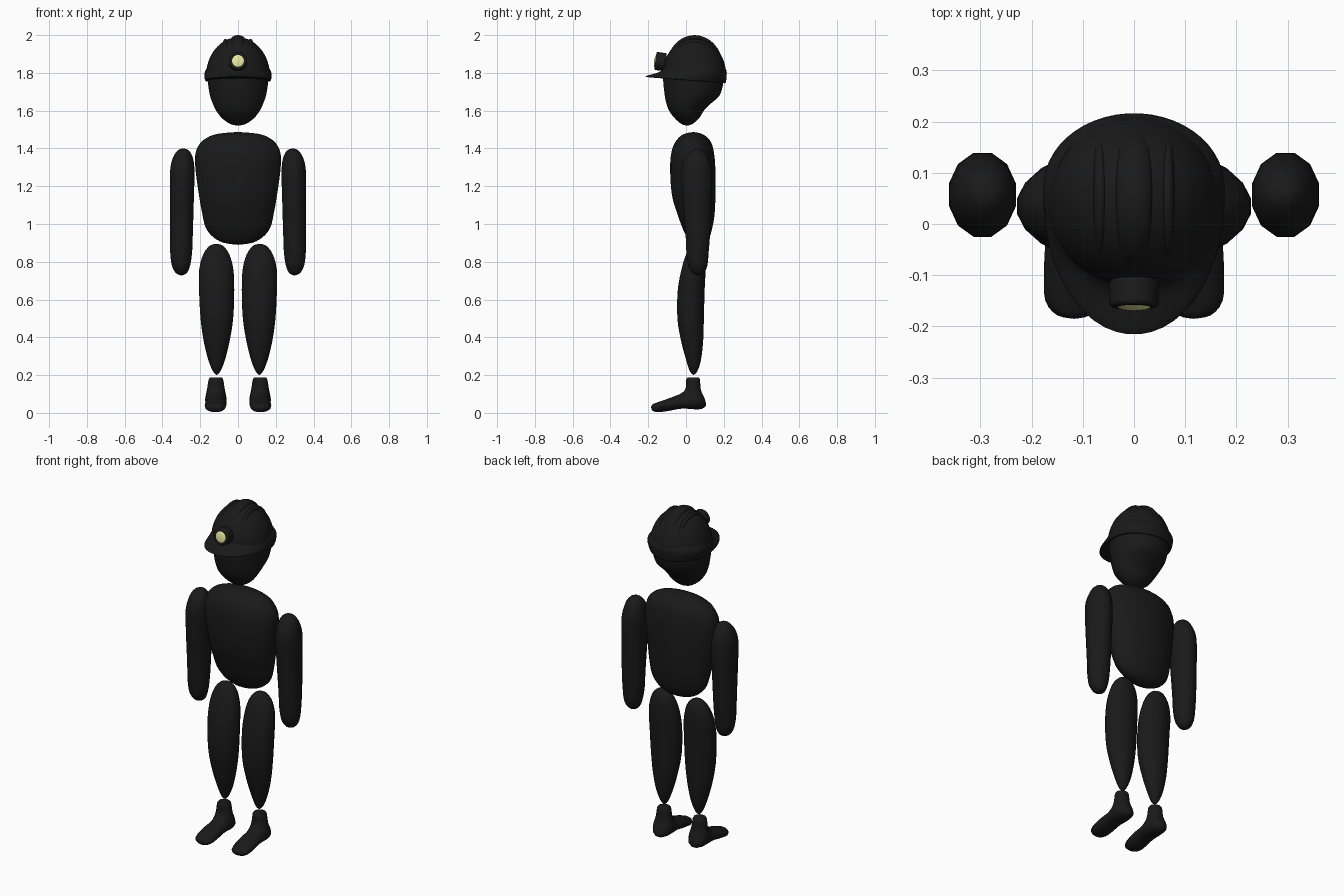
import bpy, bmesh
from math import sin, cos, pi, radians

if "Cube" in bpy.data.objects:
    bpy.data.objects.remove(bpy.data.objects["Cube"])


def material(name, color):
    m = bpy.data.materials.new(name)
    m.diffuse_color = color
    m.use_nodes = True
    m.node_tree.nodes["Principled BSDF"].inputs["Base Color"].default_value = m.diffuse_color
    return m


BLACK = material("matte_black", (0.01, 0.01, 0.01, 1))
YELLOW = material("lamp_yellow", (0.8, 0.8, 0.35, 1))


def smooth_rows(rows, steps):
    """Catmull-Rom interpolation between section rows."""
    out = []
    for i in range(len(rows) - 1):
        a, b, c, d = (rows[max(0, min(len(rows) - 1, i + k))] for k in (-1, 0, 1, 2))
        for s in range(steps):
            t = s / steps
            out.append([0.5 * (2*q + (r-p)*t + (2*p - 5*q + 4*r - w)*t*t + (3*q - p - 3*r + w)*t**3)
                        for p, q, r, w in zip(a, b, c, d)])
    out.append(list(rows[-1]))
    return out


def loft(name, rows, sides, side=1, steps=3, mid=0.5):
    """Row = front y, front z, back y, back z, centre x, half width."""
    bm = bmesh.new()
    rings = []
    for yf, zf, yb, zb, cx, rx in smooth_rows(rows, steps):
        ring = []
        for k in range(sides):
            a = 2 * pi * (k + 0.5) / sides
            c = cos(a)
            f = mid - c * mid if c > 0 else mid - c * (1 - mid)
            ring.append(bm.verts.new((side * (cx + rx * sin(a)), yf + (yb - yf) * f, zf + (zb - zf) * f)))
        rings.append(ring)
    for r0, r1 in zip(rings, rings[1:]):
        for k in range(sides):
            j = (k + 1) % sides
            bm.faces.new((r0[k], r0[j], r1[j], r1[k]))
    bm.faces.new(rings[0])
    bm.faces.new(rings[-1])
    bmesh.ops.remove_doubles(bm, verts=bm.verts, dist=0.0003)
    bmesh.ops.recalc_face_normals(bm, faces=bm.faces)
    me = bpy.data.meshes.new(name)
    bm.to_mesh(me)
    bm.free()
    ob = bpy.data.objects.new(name, me)
    bpy.context.collection.objects.link(ob)
    finish(ob, BLACK)
    return ob


def finish(ob, mat):
    ob.data.materials.append(mat)
    bpy.ops.object.select_all(action='DESELECT')
    ob.select_set(True)
    bpy.context.view_layer.objects.active = ob
    bpy.ops.object.shade_smooth_by_angle(angle=radians(45))


def level(rows):
    """Horizontal sections: z, front y, back y, centre x, half width."""
    return [(yf, z, yb, z, cx, rx) for z, yf, yb, cx, rx in rows]


# Head
loft("head", level([
    (1.52, .005, .005, 0, 0), (1.53, -.025, .035, 0, .042), (1.56, -.06, .07, 0, .085),
    (1.60, -.09, .095, 0, .116), (1.64, -.105, .135, 0, .135), (1.68, -.113, .178, 0, .149),
    (1.74, -.12, .197, 0, .159), (1.80, -.12, .2, 0, .16), (1.86, -.09, .17, 0, .13),
    (1.90, .04, .04, 0, 0)]), 32)

# Torso
loft("torso", level([
    (1.487, .04, .04, 0, 0), (1.48, 0, .075, 0, .09), (1.465, -.03, .105, 0, .15),
    (1.43, -.06, .135, 0, .2), (1.37, -.08, .15, 0, .228), (1.28, -.085, .157, 0, .226),
    (1.15, -.075, .157, 0, .208), (1.05, -.045, .152, 0, .19), (.98, -.02, .14, 0, .172),
    (.93, .005, .125, 0, .132), (.90, .03, .1, 0, .075), (.89, .065, .065, 0, 0)]), 24)

ARM = level([
    (1.40, .055, .055, .29, 0), (1.39, .03, .09, .29, .03), (1.35, -.005, .12, .292, .055),
    (1.28, -.027, .14, .295, .067), (1.15, -.022, .14, .297, .066), (.95, -.005, .13, .3, .063),
    (.85, 0, .122, .301, .06), (.78, .01, .115, .302, .05), (.74, .035, .095, .3, .03),
    (.727, .065, .065, .3, 0)])

LEG = level([
    (.895, .05, .05, .115, 0), (.885, .03, .08, .115, .035), (.84, 0, .1, .115, .07),
    (.76, -.025, .105, .115, .092), (.65, -.045, .1, .113, .095), (.5, -.047, .096, .112, .088),
    (.38, -.027, .092, .113, .07), (.28, 0, .08, .113, .045), (.22, .02, .06, .113, .02),
    (.2, .04, .04, .113, 0)])

FOOT = [
    (.008, .187, .068, .187, .117, .032), (0, .175, .075, .175, .117, .039),
    (-.001, .14, .08, .12, .117, .046), (-.01, .118, .1, .075, .117, .053),
    (-.03, .103, .106, .035, .117, .057), (-.05, .094, .07, .018, .117, .055),
    (-.08, .082, -.02, .022, .118, .056), (-.11, .071, -.09, .01, .119, .057),
    (-.15, .057, -.15, .003, .12, .053), (-.178, .045, -.178, .012, .118, .032),
    (-.185, .03, -.185, .03, .116, 0)]

# Limbs, mirrored left and right
for tag, s in (("left", 1), ("right", -1)):
    loft(tag + "_arm", ARM, 12, s)
    loft(tag + "_leg", LEG, 16, s)
    loft(tag + "_foot", FOOT, 14, s)

# Helmet dome with its lower band
CY, CZ, RY, RX, RZ = .044, 1.78, .17, .17, .208
dome = [(CY - RY * cos(t), CZ + RZ * sin(t), CY + RY * cos(t), CZ + RZ * sin(t), 0, RX * cos(t))
        for t in [i * pi / 20 for i in range(11)]]
loft("helmet_dome", dome, 48, steps=2)

# Rim running round the helmet and out into the front brim
loft("helmet_brim", [
    (-.11, 1.77, .2, 1.75, 0, .16), (-.2, 1.777, .207, 1.745, 0, .171),
    (-.212, 1.783, .212, 1.752, 0, .176), (-.16, 1.798, .215, 1.78, 0, .177),
    (-.132, 1.812, .215, 1.81, 0, .174), (-.11, 1.84, .2, 1.84, 0, .155)], 48, mid=.6)

# Raised ribs over the crown: a wide one flanked by two slim ones
for name, x, w, h, z in (("crown_rib", 0, .036, 1.058, 1),
                         ("left_side_rib", .066, .013, .965, .9), ("right_side_rib", -.066, .013, .965, .9)):
    rows = []
    for i in range(13):
        t = radians(38 + 112 * i / 12)
        e = sin(pi * (0.08 + 0.84 * i / 12)) ** 0.35
        o = z * .86 + (h - z * .86) * e
        p, q = (CY - RY * o * cos(t), CZ + RZ * o * sin(t)), (CY - RY * z * .86 * cos(t), CZ + RZ * z * .86 * sin(t))
        rows.append((*p, *q, x, w * e))
    loft(name, rows, 16, steps=2)

# Headlamp housing and lens, tipped slightly upward
TILT = (radians(82), 0, 0)
bpy.ops.mesh.primitive_cylinder_add(vertices=32, radius=.048, depth=.055, location=(0, -.135, 1.86), rotation=TILT)
housing = bpy.context.object
housing.name = "lamp_housing"
bev = housing.modifiers.new("soft_edge", 'BEVEL')
bev.width, bev.segments = .008, 3
finish(housing, BLACK)

bpy.ops.mesh.primitive_uv_sphere_add(segments=32, ring_count=12, radius=.033, location=(0, -.161, 1.863), rotation=TILT)
lens = bpy.context.object
lens.name = "lamp_lens"
lens.scale = (1, 1, .22)
finish(lens, YELLOW)
